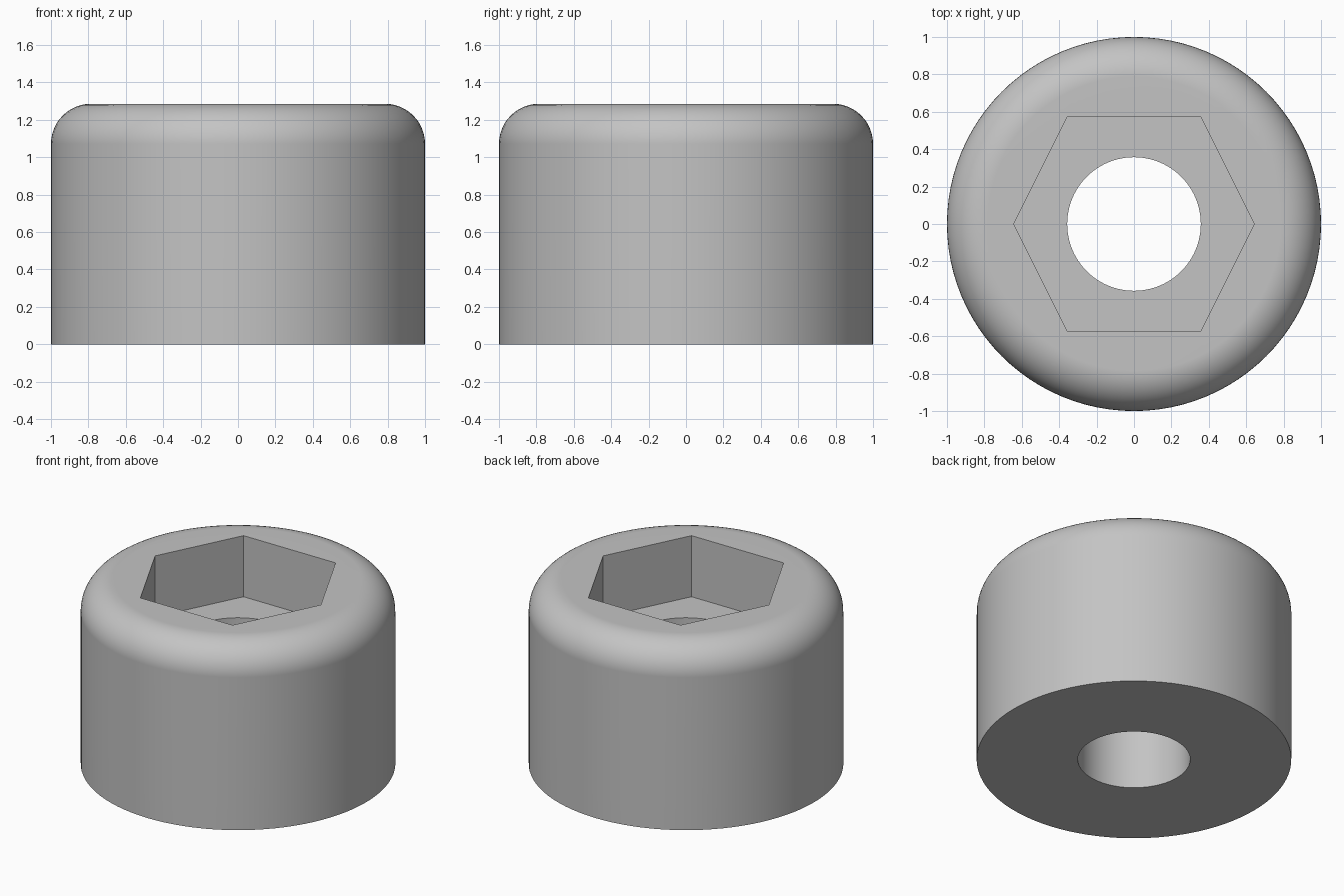
import bpy, bmesh, math

if "Cube" in bpy.data.objects:
    bpy.data.objects.remove(bpy.data.objects["Cube"])

UNIT = 1 / 7            # part drawn on a 14-wide, 9-high scheme
HEIGHT, RADIUS = 9 * UNIT, 1.0
BORE, FILLET = 2.5 * UNIT, 1.5 * UNIT
FLOOR = 6 * UNIT        # height of the socket floor
SEGMENTS = 96

grey = bpy.data.materials.new("plain grey")
grey.diffuse_color = (0.55, 0.55, 0.55, 1)
grey.use_nodes = True
grey.node_tree.nodes["Principled BSDF"].inputs["Base Color"].default_value = grey.diffuse_color


def make_object(name, bm):
    bmesh.ops.recalc_face_normals(bm, faces=bm.faces)
    mesh = bpy.data.meshes.new(name)
    bm.to_mesh(mesh)
    bm.free()
    mesh.materials.append(grey)
    obj = bpy.data.objects.new(name, mesh)
    bpy.context.collection.objects.link(obj)
    return obj


# Round body: closed profile with a rounded top edge, turned around z
profile = [(BORE, 0), (RADIUS, 0)]
for i in range(13):
    a = math.radians(90 * i / 12)
    profile.append((RADIUS - FILLET + FILLET * math.cos(a),
                    HEIGHT - FILLET + FILLET * math.sin(a)))
profile.append((BORE, HEIGHT))

bm = bmesh.new()
rings = []
for s in range(SEGMENTS):
    t = 2 * math.pi * s / SEGMENTS
    rings.append([bm.verts.new((r * math.cos(t), r * math.sin(t), z))
                  for r, z in profile])
for s in range(SEGMENTS):
    a, b = rings[s], rings[(s + 1) % SEGMENTS]
    for i in range(len(profile)):
        j = (i + 1) % len(profile)
        bm.faces.new((a[i], b[i], b[j], a[j]))
body = make_object("round_body", bm)

# Hexagonal socket cutter
hexagon = [(4.5, 0), (2.5, 4), (-2.5, 4), (-4.5, 0), (-2.5, -4), (2.5, -4)]
bm = bmesh.new()
base = bm.faces.new([bm.verts.new((x * UNIT, y * UNIT, FLOOR)) for x, y in hexagon])
top = bmesh.ops.extrude_face_region(bm, geom=[base])
bmesh.ops.translate(bm, vec=(0, 0, 0.7),
                    verts=[v for v in top["geom"] if isinstance(v, bmesh.types.BMVert)])
if not any(f.normal.z < -0.9 or abs(f.calc_center_median().z - FLOOR) < 1e-5 for f in bm.faces):
    bmesh.ops.holes_fill(bm, edges=bm.edges)
cutter = make_object("socket_cutter", bm)
cutter.hide_render = True

# Cut the socket, then smooth the curved sides
bpy.context.view_layer.objects.active = body
body.select_set(True)
cut = body.modifiers.new("socket", "BOOLEAN")
cut.operation, cut.solver, cut.object = "DIFFERENCE", "EXACT", cutter
bpy.ops.object.modifier_apply(modifier=cut.name)
bpy.data.objects.remove(cutter)
bpy.ops.object.shade_smooth_by_angle(angle=math.radians(30))
weighted = body.modifiers.new("flat_top_normals", "WEIGHTED_NORMAL")
weighted.keep_sharp = True
